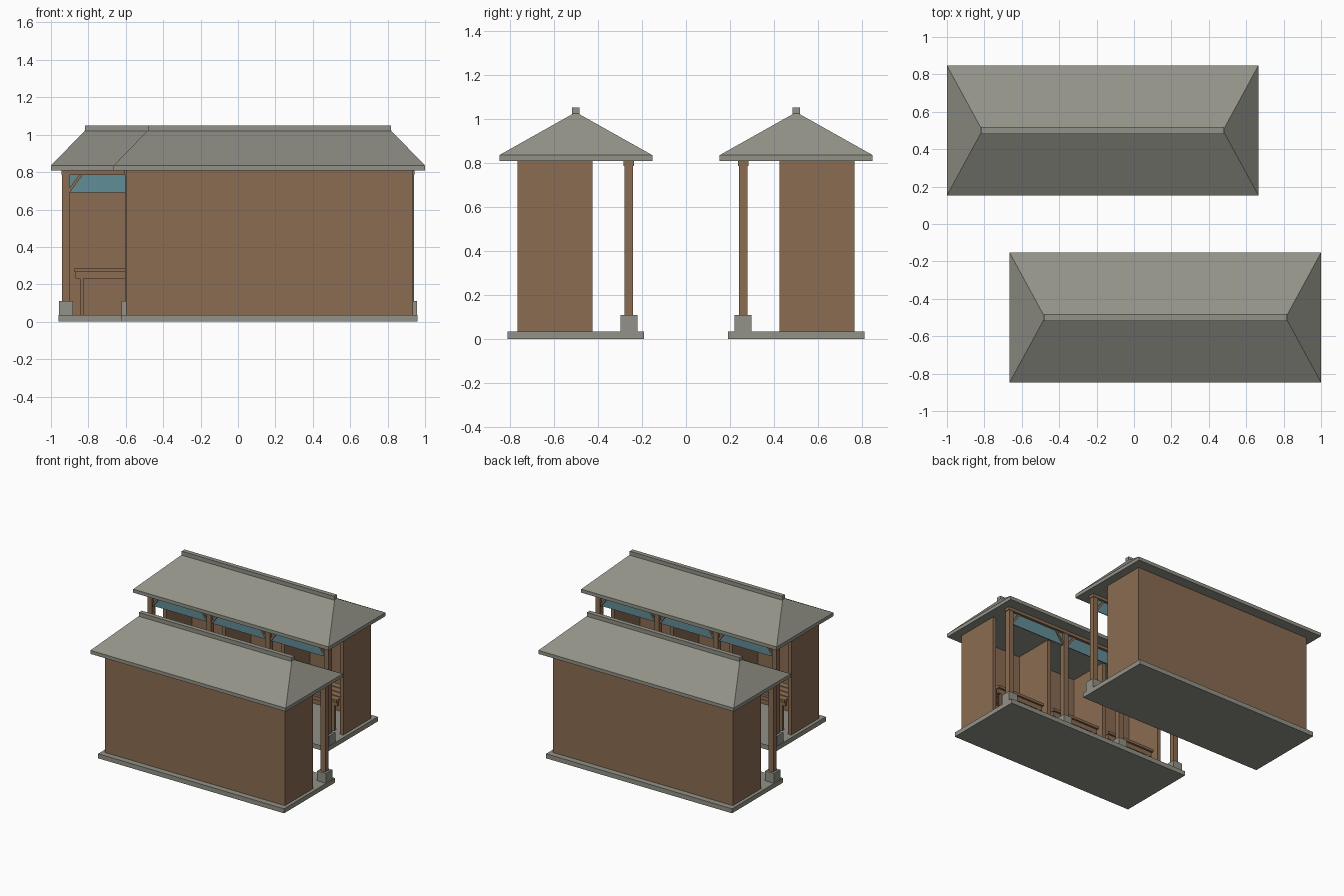
import bpy

if "Cube" in bpy.data.objects:
    bpy.data.objects.remove(bpy.data.objects["Cube"])

def material(name, rgb):
    m = bpy.data.materials.new(name)
    m.diffuse_color = (*rgb, 1)
    m.use_nodes = True
    m.node_tree.nodes["Principled BSDF"].inputs["Base Color"].default_value = m.diffuse_color
    return m

WOOD = material("brown wood", (0.254, 0.150, 0.085))
STONE = material("grey stone", (0.287, 0.287, 0.246))
CLOTH = material("teal cloth", (0.119, 0.266, 0.305))

FACES = [(0, 3, 2, 1), (4, 5, 6, 7), (0, 1, 5, 4), (1, 2, 6, 5), (2, 3, 7, 6), (3, 0, 4, 7)]
CX, CY = 0.1675, 0.5      # building centre offset from the origin


def mesh(name, verts, faces, mat, s):
    """Local building coordinates (open side at -y); s=1 back row, s=-1 turned by 180 degrees."""
    me = bpy.data.meshes.new(name)
    me.from_pydata([(s * (x - CX), s * (y + CY), z) for x, y, z in verts], [], faces)
    me.materials.append(mat)
    me.update()
    ob = bpy.data.objects.new(name, me)
    bpy.context.collection.objects.link(ob)
    return ob


def frustum(name, lo, hi, mat, s):
    """lo / hi = (x0, x1, y0, y1, z) rectangles joined into a solid."""
    v = []
    for x0, x1, y0, y1, z in (lo, hi):
        v += [(x0, y0, z), (x1, y0, z), (x1, y1, z), (x0, y1, z)]
    return mesh(name, v, FACES, mat, s)


def box(name, x0, x1, y0, y1, z0, z1, mat, s):
    return frustum(name, (x0, x1, y0, y1, z0), (x0, x1, y0, y1, z1), mat, s)


def brace(name, x, d, s):
    """Slanted bracket from post side up to the beam, d = direction along x."""
    prof = [(x, 0.69), (x + d * 0.07, 0.785), (x + d * 0.05, 0.785), (x, 0.717)]
    v = [(px, y, pz) for y in (-0.252, -0.228) for px, pz in prof]
    f = FACES if d > 0 else [tuple(reversed(q)) for q in FACES]
    f = [tuple(reversed(q)) for q in f]
    return mesh(name, v, f, WOOD, s)


POSTS = [-0.7525, -0.251, 0.251, 0.7525]

for s in (1, -1):
    # floor slab
    box("floor_slab", -0.7925, 0.7925, -0.31, 0.31, 0, 0.035, STONE, s)

    # back wall, end walls and partitions
    box("back_wall", -0.7675, 0.7675, 0.235, 0.265, 0.035, 0.81, WOOD, s)
    for x in (-0.7525, -0.251, 0.251, 0.7525):
        box("stall_wall", x - 0.015, x + 0.015, -0.075, 0.235, 0.035, 0.81, WOOD, s)

    # posts on stone footings, with the beam above
    for x in POSTS:
        box("post_footing", x - 0.0375, x + 0.0375, -0.28, -0.203, 0.035, 0.11, STONE, s)
        box("post", x - 0.02, x + 0.02, -0.26, -0.22, 0.11, 0.785, WOOD, s)
    box("front_beam", -0.777, 0.777, -0.263, -0.217, 0.785, 0.81, WOOD, s)

    # each bay: cloth valance, braces and a plank counter
    for a, b in zip(POSTS, POSTS[1:]):
        box("cloth_valance", a + 0.02, b - 0.02, -0.243, -0.237, 0.692, 0.785, CLOTH, s)
        brace("brace", a + 0.02, 1, s)
        brace("brace", b - 0.02, -1, s)

        l, r = a + 0.045, b - 0.045
        for i in range(4):
            y = -0.07 + i * 0.06
            box("counter_plank", l, r, y, y + 0.053, 0.265, 0.285, WOOD, s)
        for y in (-0.055, 0.135):
            box("counter_rail", l + 0.005, r - 0.005, y, y + 0.02, 0.23, 0.265, WOOD, s)
            for x in (l + 0.03, r - 0.05):
                box("counter_leg", x, x + 0.02, y, y + 0.02, 0.035, 0.23, WOOD, s)

    # hipped roof with eave slab and ridge cap
    box("roof_eave", -0.8325, 0.8325, -0.347, 0.347, 0.808, 0.835, STONE, s)
    frustum("roof_hip", (-0.8325, 0.8325, -0.347, 0.347, 0.835),
            (-0.65, 0.65, -0.012, 0.012, 1.023), STONE, s)
    box("ridge_cap", -0.65, 0.65, -0.0175, 0.0175, 1.015, 1.05, STONE, s)
